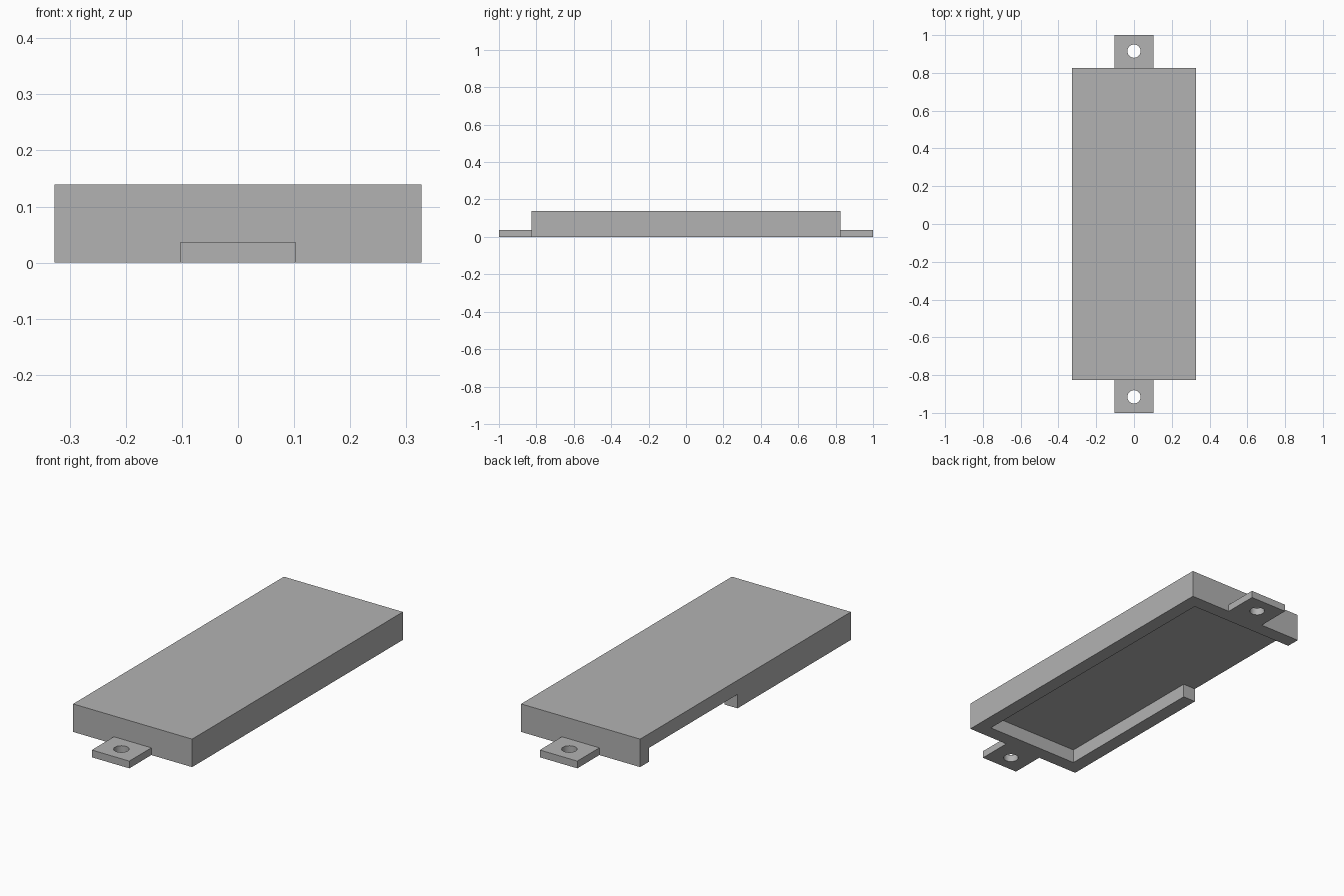
import bpy
import bmesh
import math

default = bpy.data.objects.get("Cube")
if default:
    bpy.data.objects.remove(default, do_unlink=True)

HX, HY, TOP = 0.327, 0.827, 0.139      # body half sizes and height
WALL, CEILING = 0.07, 0.069            # rim thickness and cavity depth
TAB_X, TAB_TOP = 0.103, 0.036
HOLE_Y, HOLE_R = 0.915, 0.035
NOTCH_Y = 0.063

grey = bpy.data.materials.new("plain grey")
grey.use_nodes = True
COLOUR = (0.448, 0.448, 0.448, 1)
grey.diffuse_color = COLOUR
grey.node_tree.nodes["Principled BSDF"].inputs["Base Color"].default_value = COLOUR


def prism(name, outline, z0, z1):
    """Extrude a flat outline from z0 up to z1."""
    bm = bmesh.new()
    face = bm.faces.new([bm.verts.new((x, y, z0)) for x, y in outline])
    new = bmesh.ops.extrude_face_region(bm, geom=[face])["geom"]
    for v in new:
        if isinstance(v, bmesh.types.BMVert):
            v.co.z = z1
    bmesh.ops.recalc_face_normals(bm, faces=bm.faces)
    mesh = bpy.data.meshes.new(name)
    bm.to_mesh(mesh)
    bm.free()
    mesh.materials.append(grey)
    obj = bpy.data.objects.new(name, mesh)
    bpy.context.collection.objects.link(obj)
    return obj


def rect(x0, x1, y0, y1):
    return [(x0, y0), (x1, y0), (x1, y1), (x0, y1)]


def combine(target, tool, operation):
    """Apply a boolean and remove the tool object."""
    tool.hide_render = True
    mod = target.modifiers.new(operation, "BOOLEAN")
    mod.operation, mod.solver, mod.object = operation, "EXACT", tool
    bpy.context.view_layer.objects.active = target
    bpy.ops.object.modifier_apply(modifier=mod.name)
    bpy.data.objects.remove(tool, do_unlink=True)


# Shallow cover body
cover = prism("cover", rect(-HX, HX, -HY, HY), 0, TOP)

# Mounting tabs at both ends, each with a screw hole
for side in (-1, 1):
    ends = sorted((side * (HY - 0.03), side))
    combine(cover, prism("tab", rect(-TAB_X, TAB_X, *ends), 0, TAB_TOP), "UNION")
    circle = [(HOLE_R * math.cos(a), side * HOLE_Y + HOLE_R * math.sin(a))
              for a in (math.tau * i / 32 for i in range(32))]
    combine(cover, prism("hole_cutter", circle, -0.1, 0.1), "DIFFERENCE")

# Underside cavity, opening through half of one long wall
ix, iy, out = HX - WALL, HY - WALL, HX + 0.1
cavity = [(-ix, -iy), (ix, -iy), (ix, iy), (-out, iy), (-out, NOTCH_Y), (-ix, NOTCH_Y)]
combine(cover, prism("cavity_cutter", cavity, -0.1, CEILING), "DIFFERENCE")

# Smooth the round holes, keep the corners sharp
bpy.ops.object.select_all(action="DESELECT")
cover.select_set(True)
bpy.context.view_layer.objects.active = cover
bpy.ops.object.shade_smooth_by_angle(angle=math.radians(30))
